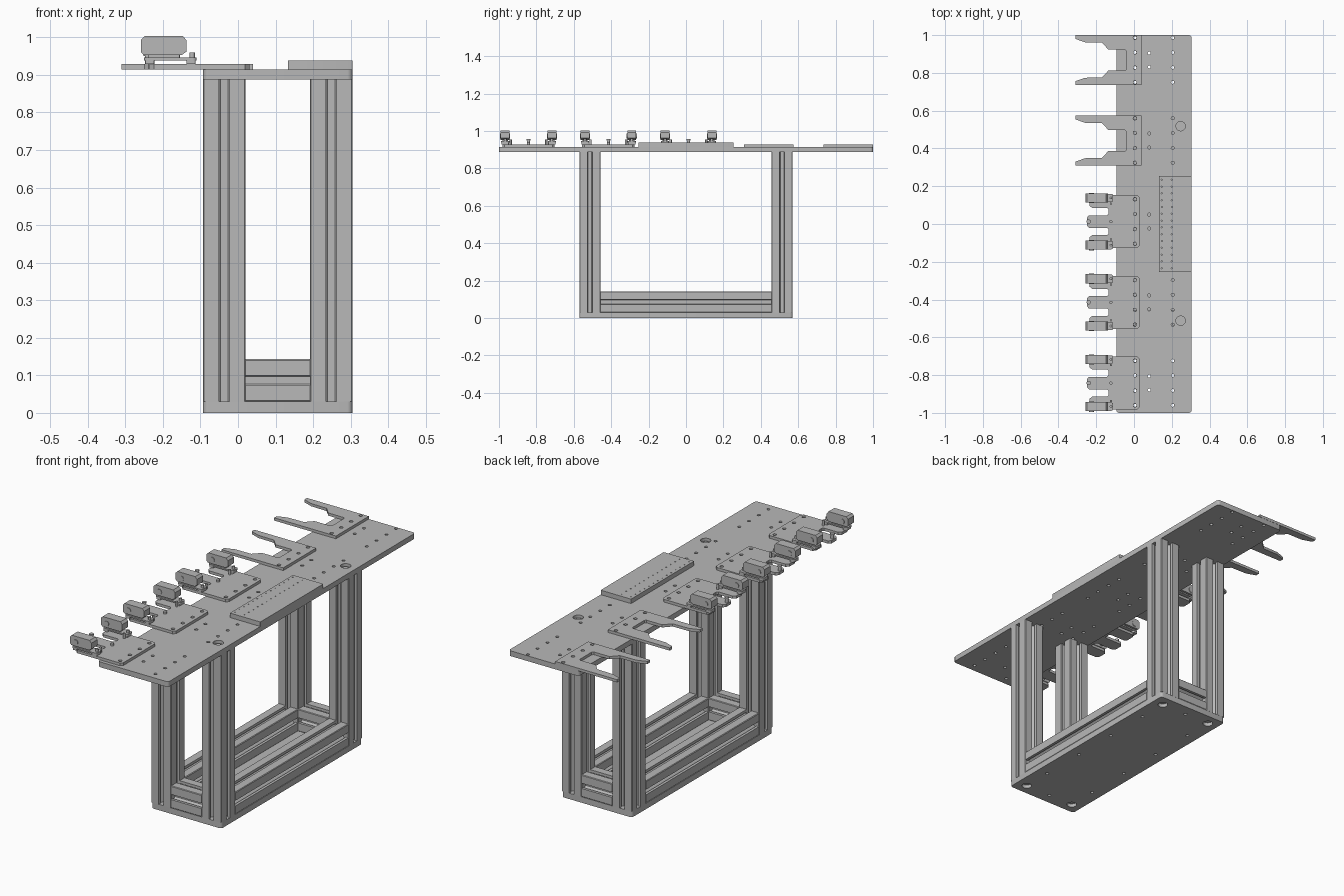
import bpy, bmesh, math
from mathutils import Vector

cube = bpy.data.objects.get("Cube")
if cube:
    bpy.data.objects.remove(cube)

metal = bpy.data.materials.new("machined_grey")
metal.use_nodes = True
GREY = (0.48, 0.48, 0.48, 1)
metal.diffuse_color = GREY
bsdf = next(n for n in metal.node_tree.nodes if n.type == 'BSDF_PRINCIPLED')
bsdf.inputs["Base Color"].default_value = GREY
bsdf.inputs["Roughness"].default_value = 0.6

AXES = {'x': lambda u, v, w: (w, u, v),
        'y': lambda u, v, w: (u, w, v),
        'z': lambda u, v, w: (u, v, w)}


def add_prism(bm, pts, axis, lo, hi):
    place = AXES[axis]
    a = [bm.verts.new(place(u, v, lo)) for u, v in pts]
    b = [bm.verts.new(place(u, v, hi)) for u, v in pts]
    bm.faces.new(a)
    bm.faces.new(b[::-1])
    n = len(pts)
    for i in range(n):
        j = (i + 1) % n
        bm.faces.new((a[i], b[i], b[j], a[j]))


def finish(name, bm):
    bmesh.ops.recalc_face_normals(bm, faces=bm.faces)
    mesh = bpy.data.meshes.new(name)
    bm.to_mesh(mesh)
    bm.free()
    mesh.materials.append(metal)
    ob = bpy.data.objects.new(name, mesh)
    bpy.context.collection.objects.link(ob)
    return ob


def prism(name, pts, axis, lo, hi):
    bm = bmesh.new()
    add_prism(bm, pts, axis, lo, hi)
    return finish(name, bm)


def circle(x, y, r, n=16):
    return [(x + r * math.cos(math.tau * i / n), y + r * math.sin(math.tau * i / n))
            for i in range(n)]


def rounded(x0, x1, y0, y1, r, n=4):
    pts = []
    for k, (cx, cy) in enumerate([(x1 - r, y1 - r), (x0 + r, y1 - r),
                                  (x0 + r, y0 + r), (x1 - r, y0 + r)]):
        for i in range(n + 1):
            a = math.pi / 2 * (k + i / n)
            pts.append((cx + r * math.cos(a), cy + r * math.sin(a)))
    return pts


def smooth(ob):
    bpy.ops.object.select_all(action='DESELECT')
    ob.select_set(True)
    bpy.context.view_layer.objects.active = ob
    bpy.ops.object.shade_smooth_by_angle(angle=math.radians(30))


def drill(ob, holes):
    """Cut vertical holes given as (x, y, radius, bottom, top)."""
    bm = bmesh.new()
    for x, y, r, lo, hi in holes:
        add_prism(bm, circle(x, y, r), 'z', lo, hi)
    cutter = finish("hole_cutter", bm)
    cutter.hide_render = True
    mod = ob.modifiers.new("holes", 'BOOLEAN')
    mod.operation, mod.solver, mod.object = 'DIFFERENCE', 'EXACT', cutter
    bpy.context.view_layer.objects.active = ob
    bpy.ops.object.modifier_apply(modifier=mod.name)
    bpy.data.objects.remove(cutter)
    smooth(ob)


# Slotted extrusion cross-section, one side repeated four times
H = 0.0565
SIDE = [(H, -.0135), (.0425, -.0135), (.0425, -.026), (.024, -.010), (.024, .010),
        (.0425, .026), (.0425, .0135), (H, .0135), (H - .003, H), (H, H - .003)]
SIDE[-2], SIDE[-1] = SIDE[-1], SIDE[-2]


def extrusion(name, axis, cu, cv, lo, hi):
    pts = []
    for k in range(4):
        for u, v in SIDE:
            for _ in range(k):
                u, v = -v, u
            pts.append((cu + u, cv + v))
    return prism(name, pts, axis, lo, hi)


LEFT, RIGHT, END = 0.2485, -0.0365, 0.514
BASE, DECK, TOP = 0.03, 0.888, 0.915

# Frame: four posts and a ring of lower rails
for x, side in ((LEFT, "left"), (RIGHT, "right")):
    for y, end in ((-END, "front"), (END, "back")):
        extrusion(f"{end}_{side}_post", 'z', x, y, BASE, DECK)
    extrusion(f"{side}_lower_rail", 'y', x, BASE + H, H - END, END - H)
for y, end in ((-END, "front"), (END, "back")):
    extrusion(f"{end}_lower_rail", 'x', y, BASE + H, RIGHT + H, LEFT - H)

# Base plate with counterbored corners and rail screw holes
base = prism("base_plate", rounded(-.093, .305, -.57, .57, .014), 'z', 0, BASE)
holes = []
for x in (LEFT, RIGHT):
    for y in (-END, END):
        holes += [(x, y, .024, -.01, .018)]
    for y in (-.36, -.12, .12, .36):
        holes.append((x, y, .008, -.01, .02))
for y in (-END, END):
    holes.append((.106, y, .008, -.01, .02))
drill(base, holes)

# Top plate with station hole pattern
FORKS = (.868, .442)
CLAMPS = (.013, -.415, -.842)
STATION = (-.118, -.04, .04, .118)
deck = prism("top_plate", rounded(-.093, .305, -1, 1, .014), 'z', DECK, TOP)
holes = []
for c in FORKS + CLAMPS:
    for dy in STATION:
        holes += [(x, c + dy, .008, .87, .93) for x in (.005, .205)]
    holes += [(.08, c + dy, .008, .87, .93) for dy in (-.037, .037)]
for y in (-.512, .518):
    holes += [(.247, y, .025, .9, .93), (.247, y, .013, .87, .905)]
drill(deck, holes)

# Raised side plate with fine dot rows
pad = prism("raised_plate", rounded(.133, .305, -.255, .255, .003), 'z', TOP, .938)
drill(pad, [(x, -.234 + i * .036, .003, .93, .95) for x in (.147, .2) for i in range(14)])


def mirrored(half, c):
    return [(x, c + y) for x, y in half] + [(x, c - y) for x, y in reversed(half)]


# Fork plates
FORK = [(-.04, .048), (-.047, .055), (-.135, .055), (-.17, .092), (-.26, .094),
        (-.31, .112), (-.31, .133), (.04, .133)]
for n, c in enumerate(FORKS, 1):
    fork = prism(f"fork_plate_{n}", mirrored(FORK, c), 'z', TOP, .929)
    drill(fork, [(.005, c + dy, .009, .9, .95) for dy in STATION]
          + [(-.075, c + dy, .008, .9, .95) for dy in (-.037, .037)])

# Clamp stations: comb plate, screws and two raised clamps each
COMB = [(-.25, .02), (-.238, .033), (-.142, .033), (-.135, .04), (-.135, .064),
        (-.142, .072), (-.222, .072), (-.236, .084), (-.236, .128), (-.224, .14),
        (.018, .14), (.03, .128)]
BODY = [(-.25, .953), (-.15, .953), (-.137, .962), (-.137, .992), (-.147, 1.004),
        (-.248, 1.004), (-.258, .994), (-.258, .960)]
for n, c in enumerate(CLAMPS, 1):
    comb = prism(f"comb_plate_{n}", mirrored(COMB, c), 'z', TOP, .929)
    drill(comb, [(.005, c + dy, .009, .9, .95) for dy in STATION])
    bm = bmesh.new()
    add_prism(bm, circle(-.24, c, .008), 'z', .929, .95)
    add_prism(bm, circle(-.24, c, .011), 'z', .95, .957)
    add_prism(bm, circle(-.122, c, .008), 'z', .929, .94)
    smooth(finish(f"stop_pins_{n}", bm))
    for s, side in ((-1, "front"), (1, "back")):
        y = c + s * .125
        bm = bmesh.new()
        for x in (-.235, -.125):
            add_prism(bm, rounded(x - .012, x + .012, y - .02, y + .02, .004), 'z', .929, .94)
        add_prism(bm, rounded(-.25, -.11, y - .022, y + .022, .01), 'z', .939, .946)
        add_prism(bm, rounded(-.24, -.155, y - .014, y + .014, .004), 'z', .945, .954)
        finish(f"{side}_clamp_bracket_{n}", bm)
        bm = bmesh.new()
        add_prism(bm, BODY, 'y', y - .024, y + .024)
        finish(f"{side}_clamp_body_{n}", bm)
        bm = bmesh.new()
        add_prism(bm, circle(-.225, .974, .013), 'y', y - .027, y + .027)
        add_prism(bm, circle(-.122, y, .007), 'z', .945, .96)
        add_prism(bm, circle(-.122, y - s * .03, .006), 'z', .929, .955)
        smooth(finish(f"{side}_clamp_pins_{n}", bm))
